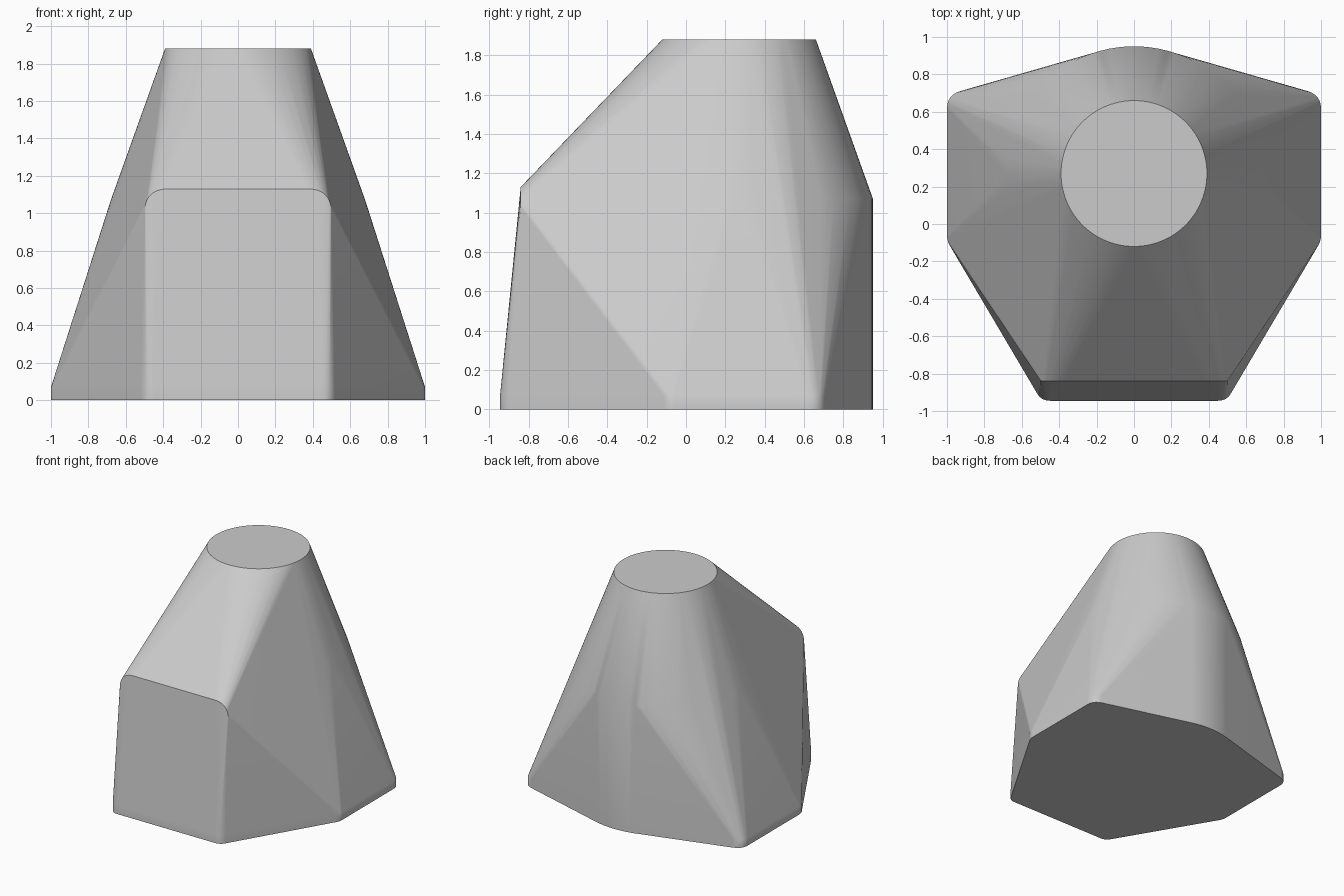
import bpy, bmesh
from math import sin, cos, pi
from mathutils import Vector

cube = bpy.data.objects.get("Cube")
if cube:
    bpy.data.objects.remove(cube)

CENTRE_Y = 0.27


def ring(radius, z, count=96):
    """Horizontal circle around the tower axis."""
    return [Vector((radius * sin(2 * pi * i / count),
                    CENTRE_Y + radius * cos(2 * pi * i / count), z))
            for i in range(count)]


def rounded_corner(prev, corner, nxt, cut, steps=6):
    """Curve that replaces a corner, starting 'cut' away from it."""
    corner = Vector(corner)
    a = corner + (Vector(prev) - corner).normalized() * cut
    b = corner + (Vector(nxt) - corner).normalized() * cut
    return [a * (1 - t) ** 2 + corner * 2 * t * (1 - t) + b * t ** 2
            for t in (i / steps for i in range(steps + 1))]


def mirrored(points):
    return points + [Vector((-p.x, p.y, p.z)) for p in points]


# Half outline of the foot, front to back
front, side, rear, tail = (0.495, -0.945), (1, -0.09), (1, 0.69), (0.2, 0.92)
foot = (rounded_corner((0, front[1]), front, side, 0.045)
        + rounded_corner(front, side, rear, 0.03, 3)
        + rounded_corner(side, rear, tail, 0.075))
points = mirrored([Vector((p.x, p.y, z)) for p in foot for z in (0, 0.07)])

# Curved back wall, from the ground to the bottom of the cone
points += [p for p in ring(0.68, 0) if p.y > 0.92]
points += ring(0.68, 1.07)

# Round flat top
points += ring(0.39, 1.88)

# Upper edge of the front panel with rounded corners
y = -0.84
points += mirrored(rounded_corner((0, y, 1.13), (0.5, y, 1.13), (0.5, y, 0), 0.13, 10))

# Wrap everything in one convex skin
bm = bmesh.new()
for p in points:
    bm.verts.new(p)
bmesh.ops.remove_doubles(bm, verts=bm.verts, dist=0.0005)
bmesh.ops.convex_hull(bm, input=bm.verts[:])
bmesh.ops.delete(bm, geom=[v for v in bm.verts if not v.link_faces], context='VERTS')
bmesh.ops.dissolve_limit(bm, angle_limit=0.005, verts=bm.verts[:], edges=bm.edges[:])
bmesh.ops.recalc_face_normals(bm, faces=bm.faces[:])
mesh = bpy.data.meshes.new("tapered_body")
bm.to_mesh(mesh)
bm.free()
body = bpy.data.objects.new("tapered_body", mesh)
bpy.context.collection.objects.link(body)

# Single grey material
grey = bpy.data.materials.new("light_grey")
grey.use_nodes = True
colour = (0.6, 0.6, 0.6, 1)
grey.diffuse_color = colour
grey.node_tree.nodes["Principled BSDF"].inputs["Base Color"].default_value = colour
mesh.materials.append(grey)

# Smooth sides with crisp rims
bpy.ops.object.select_all(action='DESELECT')
body.select_set(True)
bpy.context.view_layer.objects.active = body
bpy.ops.object.shade_smooth_by_angle(angle=0.52)
weighted = body.modifiers.new("even_shading", 'WEIGHTED_NORMAL')
weighted.keep_sharp = True
